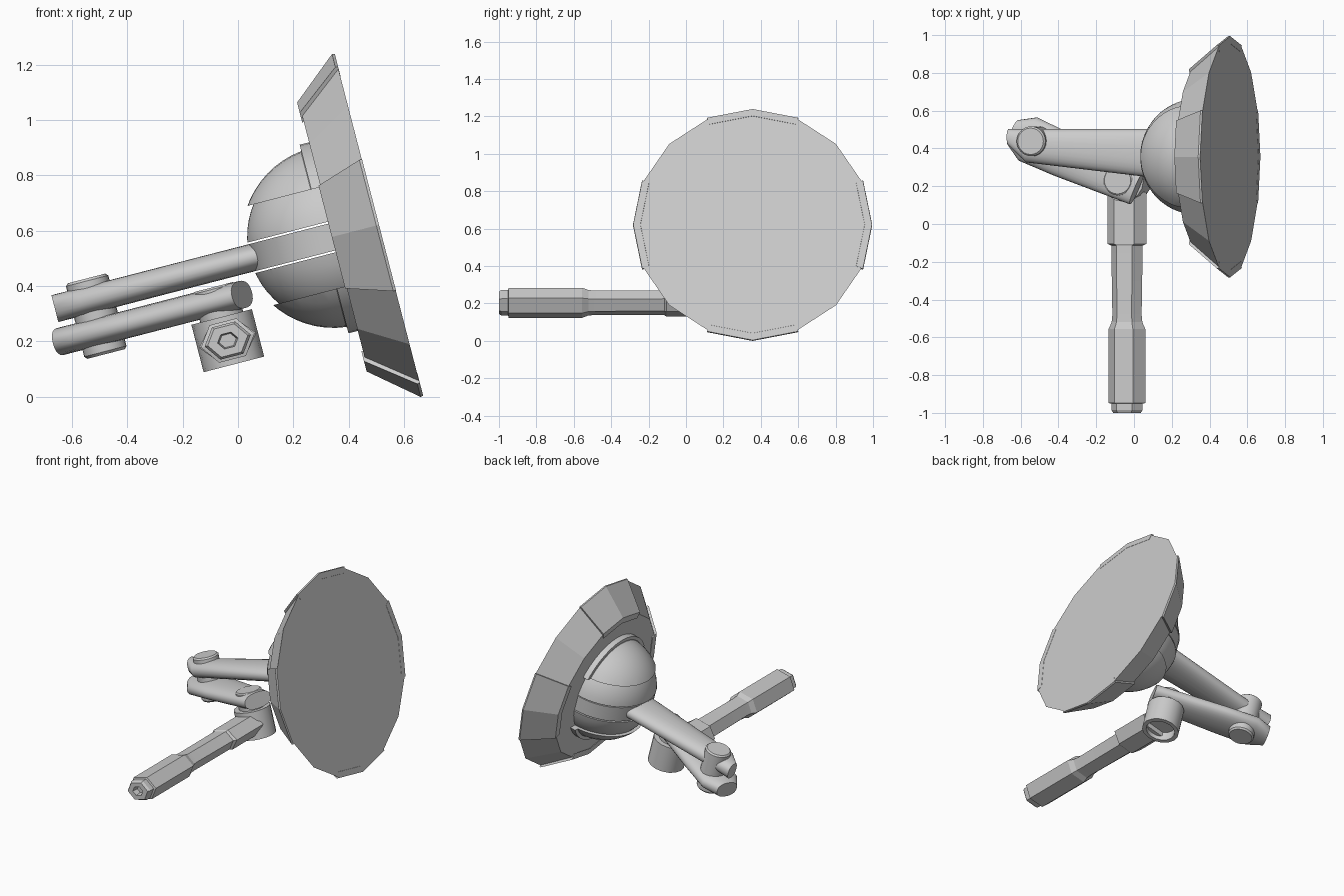
import bpy, bmesh, math
from math import sin, cos, pi, radians
from mathutils import Matrix, Vector

if "Cube" in bpy.data.objects:
    bpy.data.objects.remove(bpy.data.objects["Cube"])

# Tilted working frame: x along the arms, origin at the dish back centre
FRAME = Matrix.Translation((0.345, 0.356, 0.579)) @ Matrix.Rotation(radians(-14.5), 4, 'Y')


def finish(name, bm, angle=30):
    bmesh.ops.recalc_face_normals(bm, faces=bm.faces)
    bm.transform(FRAME)
    me = bpy.data.meshes.new(name)
    bm.to_mesh(me)
    bm.free()
    me.shade_smooth()
    me.set_sharp_from_angle(angle=radians(angle))
    ob = bpy.data.objects.new(name, me)
    bpy.context.collection.objects.link(ob)
    return ob


def loft_bm(rings, closed=False):
    """Skin a list of equal rings; cap the ends, or join last to first."""
    bm = bmesh.new()
    vs = [[bm.verts.new(p) for p in r] for r in rings]
    pairs = list(zip(vs, vs[1:])) + ([(vs[-1], vs[0])] if closed else [])
    n = len(vs[0])
    for a, b in pairs:
        for i in range(n):
            j = (i + 1) % n
            bm.faces.new((a[i], a[j], b[j], b[i]))
    if not closed:
        bm.faces.new(vs[0])
        bm.faces.new(vs[-1])
    return bm


def lathe_x(profile, n):
    """Rings round the x axis from (x, radius) points, one vertex at the top."""
    return loft_bm([[(x, r * sin(2 * pi * i / n), r * cos(2 * pi * i / n))
                     for i in range(n)] for x, r in profile])


def lathe_z(profile, cx, cy, n):
    """Rings round a vertical axis from (z, radius) points."""
    return loft_bm([[(cx + r * cos(2 * pi * i / n), cy + r * sin(2 * pi * i / n), z)
                     for i in range(n)] for z, r in profile])


# Dish: 16-sided cone with flat front
finish("dish", lathe_x([(0, 0.487), (0.169, 0.63)], 16), 15)

# Four raised rim panels, two facets each
for k in range(4):
    rings = []
    for d in (-1, 0, 1):
        a = k * pi / 2 + d * pi / 8
        rings.append([(x, r * sin(a), r * cos(a)) for x, r in
                      ((-0.006, 0.46), (-0.006, 0.502), (0.16, 0.64), (0.17, 0.638), (0.17, 0.60))])
    finish(f"rim_panel_{k + 1}", loft_bm(rings), 15)


# Dome halves above and below the arm slot, with raised cover panels
def dome_part(name, radius, cut, side, base=None):
    steps = 14
    prof = [(-radius * cos(pi / 2 * i / steps), radius * sin(pi / 2 * i / steps))
            for i in range(steps + 1)]
    prof[0] = (-radius, 0.004)
    if base:
        prof = [p for p in prof if p[0] < -0.035] + [(-0.035, radius), (-0.035, base), (0, base)]
    bm = lathe_x(prof, 40)
    res = bmesh.ops.bisect_plane(bm, geom=bm.verts[:] + bm.edges[:] + bm.faces[:],
                                 plane_co=(0, 0, side * cut), plane_no=(0, 0, side),
                                 clear_inner=True)
    edges = [e for e in res['geom_cut'] if isinstance(e, bmesh.types.BMEdge)]
    bmesh.ops.holes_fill(bm, edges=edges)
    finish(name, bm)


for label, side in (("upper", 1), ("lower", -1)):
    dome_part(f"{label}_dome", 0.312, 0.057, side)
    dome_part(f"{label}_dome_panel", 0.330, 0.185, side, 0.352)

# Round plate filling the slot between the dome halves
finish("dome_plate", loft_bm([[(-0.305 * sin(pi * i / 24), 0.305 * cos(pi * i / 24), z)
                               for i in range(25)] for z in (-0.05, 0.05)]))


# Arms: rounded cross-sections lofted along a line
def arm(name, start, angle, z, stations):
    d = Vector((cos(angle), sin(angle), 0))
    s = Vector((-sin(angle), cos(angle), 0))
    rings = []
    for t, lo, hi in stations:
        ring = []
        for i in range(28):
            c, q = cos(2 * pi * i / 28), sin(2 * pi * i / 28)
            e = 0.85
            y = (lo + hi) / 2 + (hi - lo) / 2 * math.copysign(abs(c) ** e, c)
            h = 0.05 * math.copysign(abs(q) ** e, q)
            ring.append(Vector((start[0], start[1], z + h)) + d * t + s * y)
        rings.append(ring)
    finish(name, loft_bm(rings), 40)


arm("upper_arm", (-1.04, 0), 0, 0,
    [(0, 0.06, 0.147), (0.095, -0.03, 0.147), (0.74, -0.105, 0.147), (1.03, -0.135, 0.147)])
arm("lower_arm", (-1.05, 0.13), radians(-23.7), -0.12,
    [(0, -0.07, 0.07), (0.09, -0.125, 0.125), (0.3, -0.12, 0.12), (0.74, -0.092, 0.092)])

# Hinge pin through both arms
finish("hinge_pin", lathe_z([(-0.205, 0.07), (-0.195, 0.079), (0.068, 0.079), (0.077, 0.07)],
                            -0.902, 0.082, 24))

# Lower joint: neck and open-bottomed socket
JX, JY = -0.464, -0.125
finish("joint_neck", lathe_z([(-0.22, 0.08), (-0.075, 0.08), (-0.068, 0.072)], JX, JY, 24))
finish("joint_socket", lathe_z([(-0.30, 0.085), (-0.357, 0.088), (-0.357, 0.113),
                                (-0.18, 0.113)], JX, JY, 16))

# Handle: flattened hexagon bar with thicker grip and a hex hole in the end
HEX = [(0.1, 0), (0.05, 0.07), (-0.05, 0.07), (-0.1, 0), (-0.05, -0.07), (0.05, -0.07)]
handle = [(0.17, 1.07, 0.9), (-0.105, 1.07, 0.9), (-0.115, 0.86, 0.82), (-0.48, 0.80, 0.82),
          (-0.52, 0.84, 0.84), (-0.555, 1, 1), (-0.948, 1, 1), (-0.951, 0.86, 0.86),
          (-0.985, 0.86, 0.86), (-1, 0.75, 0.75), (-1, 0.38, 0.38), (-0.96, 0.32, 0.32)]
finish("handle", loft_bm([[(JX + x * sx, y - 0.356, -0.268 + z * sz) for x, z in HEX]
                          for y, sx, sz in handle]), 15)
